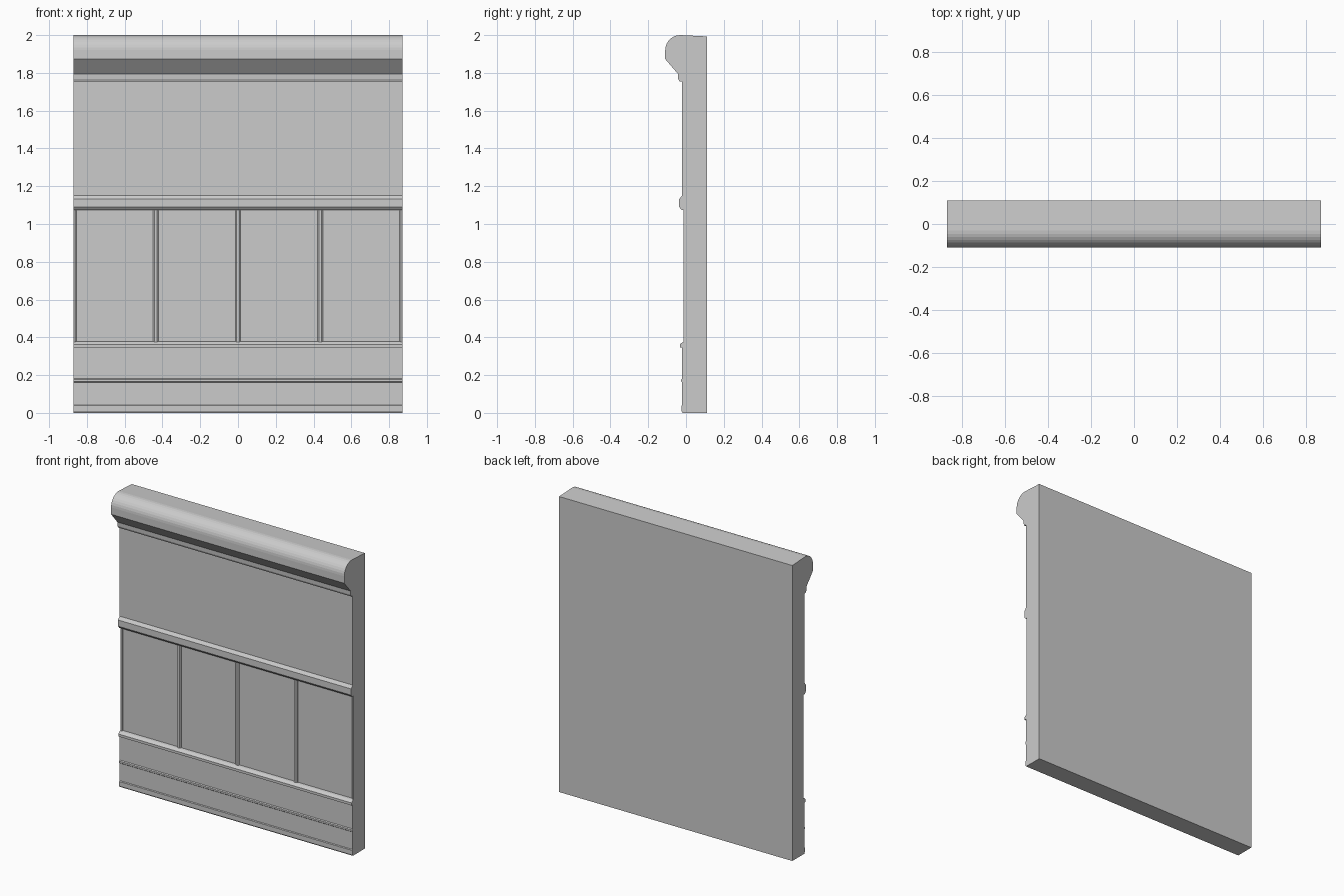
import bpy, bmesh, math

if "Cube" in bpy.data.objects:
    bpy.data.objects.remove(bpy.data.objects["Cube"])

HALF_W = 0.87


def prism(name, pts, lo, hi, place):
    """Extrude a closed 2D profile from lo to hi; place() maps (a, b, t) to 3D."""
    bm = bmesh.new()
    ends = [[bm.verts.new(place(a, b, t)) for a, b in pts] for t in (lo, hi)]
    bm.faces.new(ends[0])
    bm.faces.new(ends[1])
    for i in range(len(pts)):
        j = (i + 1) % len(pts)
        bm.faces.new((ends[0][i], ends[0][j], ends[1][j], ends[1][i]))
    bmesh.ops.recalc_face_normals(bm, faces=bm.faces)
    mesh = bpy.data.meshes.new(name)
    bm.to_mesh(mesh)
    bm.free()
    obj = bpy.data.objects.new(name, mesh)
    bpy.context.collection.objects.link(obj)
    return obj


# Wall cross-section as (y, z): back edge and rounded cap
profile = [(0.11, 0.0), (0.11, 1.993)]
for i in range(9):
    a = math.radians(90 + 90 * i / 8)
    profile.append((-0.03 + 0.08 * math.cos(a), 1.92 + 0.08 * math.sin(a)))

# Slope under the cap and its small fillet
profile += [(-0.11, 1.873), (-0.043, 1.795), (-0.041, 1.768),
            (-0.035, 1.755), (-0.02, 1.755)]
# Middle rail
profile += [(-0.02, 1.152), (-0.036, 1.132), (-0.036, 1.09),
            (-0.024, 1.075), (-0.003, 1.075)]
# Recessed panel and lower rail
profile += [(-0.003, 0.378), (-0.018, 0.375), (-0.033, 0.362),
            (-0.033, 0.345), (-0.02, 0.345)]
# Skirting bead and foot lip
profile += [(-0.02, 0.182), (-0.026, 0.177), (-0.026, 0.166), (-0.02, 0.161),
            (-0.02, 0.043), (-0.024, 0.038), (-0.024, 0.01), (-0.018, 0.0)]
prism("wall_panel", profile, -HALF_W, HALF_W, lambda y, z, x: (x, y, z))

# Chamfered upright strips between the panels; end strips are cut at the wall edge
section = [(-0.014, 0.0), (-0.014, -0.006), (-0.007, -0.012),
           (0.007, -0.012), (0.014, -0.006), (0.014, 0.0)]
for i in range(5):
    cx = (i - 2) * HALF_W / 2
    pts = [(max(-HALF_W, min(HALF_W, cx + x)), y) for x, y in section]
    if i == 0:
        pts = [(-HALF_W, 0.0), (-HALF_W, -0.012)] + pts[3:]
    elif i == 4:
        pts = pts[:3] + [(HALF_W, -0.012), (HALF_W, 0.0)]
    prism(f"upright_strip_{i + 1}", pts, 0.375, 1.078,
          lambda x, y, z: (x, y, z))
